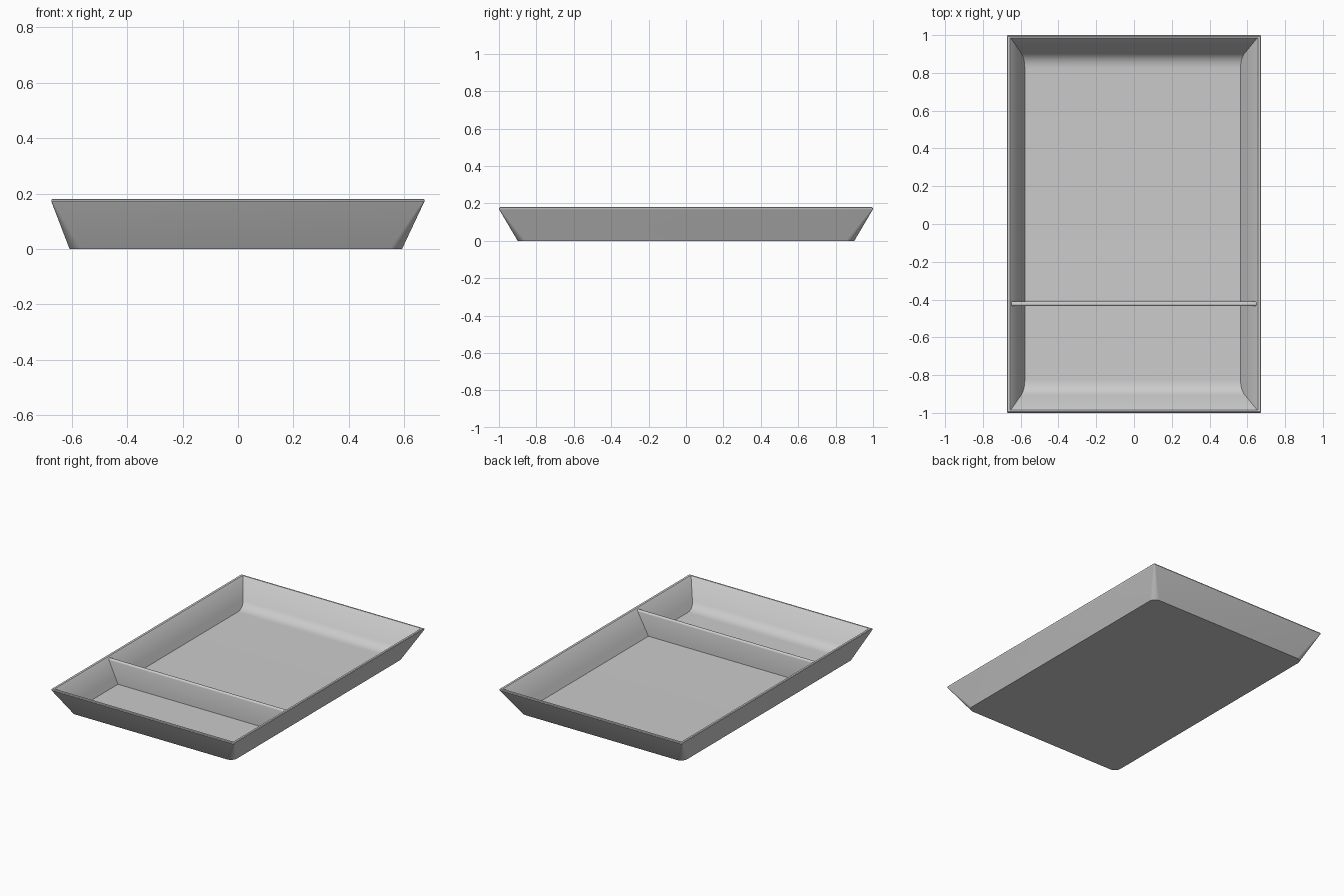
import bpy, bmesh, math

if "Cube" in bpy.data.objects:
    bpy.data.objects.remove(bpy.data.objects["Cube"])

N = 8  # segments per corner


def ring(bm, hx, hy, z, r, cx=0.0):
    """Rounded rectangle loop of vertices."""
    verts = []
    for k, (sx, sy) in enumerate(((1, 1), (-1, 1), (-1, -1), (1, -1))):
        for i in range(N + 1):
            a = math.pi / 2 * (k + i / N)
            verts.append(bm.verts.new((cx + sx * (hx - r) + r * math.cos(a),
                                       sy * (hy - r) + r * math.sin(a), z)))
    return verts


def finish(bm, name):
    bmesh.ops.remove_doubles(bm, verts=bm.verts, dist=0.00005)
    bmesh.ops.recalc_face_normals(bm, faces=bm.faces)
    me = bpy.data.meshes.new(name)
    bm.to_mesh(me)
    bm.free()
    ob = bpy.data.objects.new(name, me)
    bpy.context.collection.objects.link(ob)
    bpy.ops.object.select_all(action='DESELECT')
    ob.select_set(True)
    bpy.context.view_layer.objects.active = ob
    bpy.ops.object.shade_smooth_by_angle(angle=math.radians(30))
    return ob


FLOOR, TOP = 0.02, 0.172


def inner_x(z):
    """Half width of the cavity at height z (flat sloping sides)."""
    return 0.571 + (0.648 - 0.571) * (z - FLOOR) / (TOP - FLOOR)


def shift(z):
    return -0.008 * (1 - z / 0.18)


# Tray shell: outside walls, rim, then cavity with curved ends
bm = bmesh.new()
rows = [(0.600, 0.900, 0.0, 0.045), (0.671, 0.998, 0.166, 0.006),
        (0.673, 1.0, 0.171, 0.005), (0.673, 0.998, 0.177, 0.004),
        (0.670, 0.993, 0.18, 0.003), (0.656, 0.986, 0.179, 0.0),
        (inner_x(TOP), 0.979, TOP, 0.0)]
p0, p1, p2 = (0.82, FLOOR), (0.88, FLOOR), (0.907, 0.064)
for i in range(11):
    t = 1 - i / 10
    y, z = ((1 - t) ** 2 * a + 2 * t * (1 - t) * b + t * t * c
            for a, b, c in zip(p0, p1, p2))
    rows.append((inner_x(z), y, z, 0.0))
loops = [ring(bm, hx, hy, z, r, shift(z)) for hx, hy, z, r in rows]
for lo, hi in zip(loops, loops[1:]):
    n = len(lo)
    for i in range(n):
        j = (i + 1) % n
        bm.faces.new((lo[i], lo[j], hi[j], hi[i]))
bm.faces.new(loops[0])
bm.faces.new(loops[-1])
finish(bm, "tray")

# Cross divider with a rounded top edge
bm = bmesh.new()
profile = [(-0.012, FLOOR - 0.004)]
for i in range(9):
    a = math.pi * (1 - i / 8)
    profile.append((0.012 * math.cos(a), 0.163 + 0.01 * math.sin(a)))
profile.append((0.012, FLOOR - 0.004))
ends = []
for s in (-1, 1):
    ends.append([bm.verts.new((shift(z) + s * (inner_x(z) + 0.003), -0.423 + y, z))
                 for y, z in profile])
for i in range(len(profile)):
    j = (i + 1) % len(profile)
    bm.faces.new((ends[0][i], ends[0][j], ends[1][j], ends[1][i]))
for e in ends:
    bm.faces.new(e)
finish(bm, "divider")
